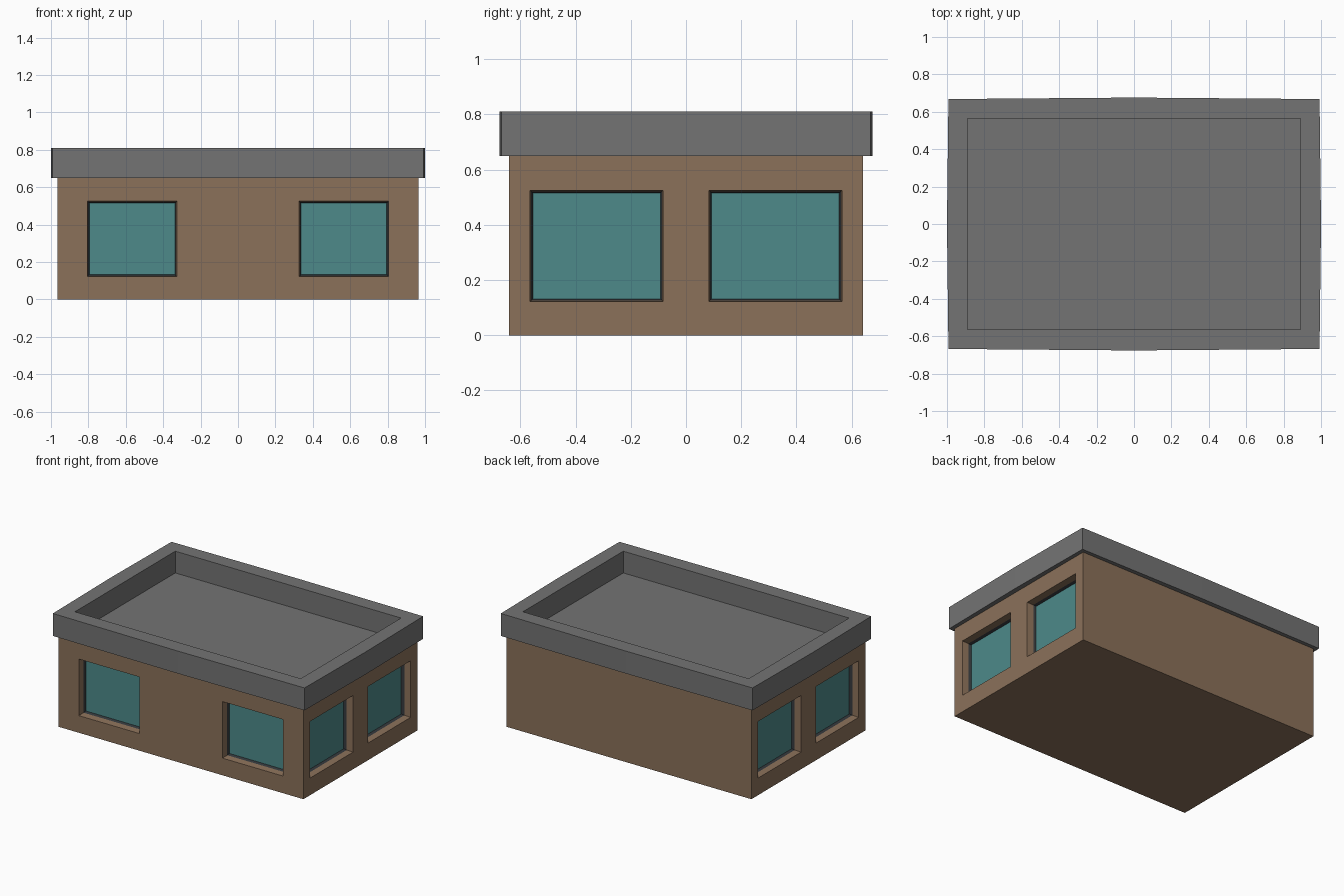
import bpy, bmesh

if "Cube" in bpy.data.objects:
    bpy.data.objects.remove(bpy.data.objects["Cube"])


def material(name, rgb):
    m = bpy.data.materials.new(name)
    m.diffuse_color = (*rgb, 1)
    m.use_nodes = True
    m.node_tree.nodes["Principled BSDF"].inputs["Base Color"].default_value = m.diffuse_color
    return m


wall = material("brown wall", (0.258, 0.165, 0.102))
frame = material("dark frame", (0.035, 0.04, 0.045))
glass = material("teal glass", (0.074, 0.254, 0.254))
roof_grey = material("roof grey", (0.174, 0.174, 0.174))


def finish(bm, name, mats):
    bmesh.ops.recalc_face_normals(bm, faces=bm.faces[:])
    mesh = bpy.data.meshes.new(name)
    bm.to_mesh(mesh)
    bm.free()
    for m in mats:
        mesh.materials.append(m)
    ob = bpy.data.objects.new(name, mesh)
    bpy.context.collection.objects.link(ob)
    return ob


# Building body: a box sliced along the window edges
HX, HY, H = 0.965, 0.642, 0.65
bm = bmesh.new()
bmesh.ops.create_cube(bm, size=1)
for v in bm.verts:
    v.co = (v.co.x * 2 * HX, v.co.y * 2 * HY, (v.co.z + 0.5) * H)
cuts = {0: (-0.805, -0.327, 0.327, 0.805),
        1: (-0.565, -0.083, 0.083, 0.565),
        2: (0.122, 0.525)}
for axis, values in cuts.items():
    no = [0, 0, 0]
    no[axis] = 1
    for value in values:
        co = [c * value for c in no]
        bmesh.ops.bisect_plane(bm, geom=bm.verts[:] + bm.edges[:] + bm.faces[:],
                               plane_co=co, plane_no=no)
bm.normal_update()


# Windows on the front and both short sides
def is_window(f):
    c, n = f.calc_center_median(), f.normal
    if not 0.122 < c.z < 0.525:
        return False
    if n.y < -0.9:
        return 0.327 < abs(c.x) < 0.805
    return abs(n.x) > 0.9 and 0.083 < abs(c.y) < 0.565


panes = [f for f in bm.faces if is_window(f)]
# brown reveal, then dark frame, then the pane
bmesh.ops.inset_individual(bm, faces=panes, thickness=0.006, depth=-0.047)
bm.normal_update()
rim = bmesh.ops.inset_individual(bm, faces=panes, thickness=0.008, depth=-0.02)["faces"]
for f in rim:
    f.material_index = 1
for f in panes:
    f.material_index = 2
finish(bm, "building_body", [wall, frame, glass])


# Flat roof with a raised, very slightly bowed parapet
def ring(bm, cx, cy, mx, my, z):
    pts = [(cx, cy), (0, my), (-cx, cy), (-mx, 0),
           (-cx, -cy), (0, -my), (cx, -cy), (mx, 0)]
    return [bm.verts.new((x, y, z)) for x, y in pts]


bm = bmesh.new()
outer, inner = (0.992, 0.668, 1.0, 0.676), (0.89, 0.565, 0.89, 0.565)
rings = [ring(bm, *outer, 0.65), ring(bm, *outer, 0.81),
         ring(bm, *inner, 0.81), ring(bm, *inner, 0.655)]
for a, b in zip(rings, rings[1:]):
    for i in range(8):
        j = (i + 1) % 8
        bm.faces.new((a[i], a[j], b[j], b[i]))
bm.faces.new(rings[0])
bm.faces.new(rings[-1])
finish(bm, "roof_parapet", [roof_grey])
